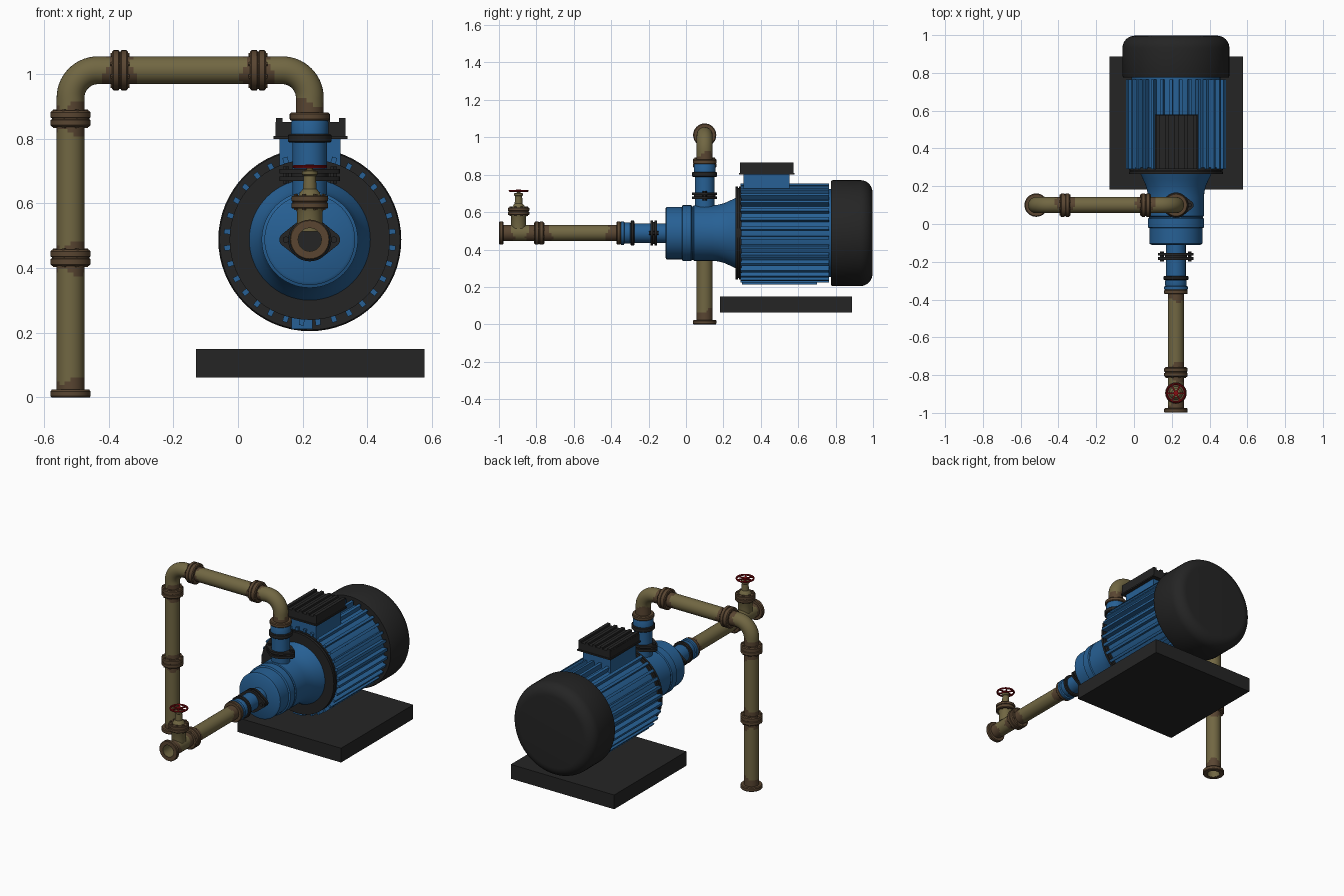
import bpy, bmesh
from math import sin, cos, pi, radians, hypot
from mathutils import Vector, Matrix

if "Cube" in bpy.data.objects:
    bpy.data.objects.remove(bpy.data.objects["Cube"])

def material(name, col):
    m = bpy.data.materials.new(name)
    m.diffuse_color = (*col, 1)
    m.use_nodes = True
    m.node_tree.nodes["Principled BSDF"].inputs["Base Color"].default_value = m.diffuse_color
    return m

BLUE = material("blue paint", (0.020, 0.118, 0.300))
BLACK = material("black plastic", (0.018, 0.018, 0.018))
OLIVE = material("olive brass", (0.165, 0.135, 0.055))
BROWN = material("brown rust", (0.100, 0.060, 0.031))
RED = material("red wheel", (0.240, 0.004, 0.006))

CX, CZ, OY = 0.222, 0.488, 0.10      # motor axis and outlet plane
LX, TZ = -0.518, 1.012               # left riser and top run
ROT = {'Z': Matrix(), 'Y': Matrix.Rotation(-pi / 2, 4, 'X'), 'X': Matrix.Rotation(pi / 2, 4, 'Y')}

def finish(name, bm, *mats, loc=(0, 0, 0), axis='Z'):
    bmesh.ops.recalc_face_normals(bm, faces=bm.faces)
    me = bpy.data.meshes.new(name)
    bm.to_mesh(me)
    bm.free()
    for m in mats:
        me.materials.append(m)
    ob = bpy.data.objects.new(name, me)
    ob.matrix_world = Matrix.Translation(loc) @ ROT[axis]
    bpy.context.collection.objects.link(ob)
    return ob

def spin(bm, prof, n=40, closed=False):
    """Revolve (radius, height) points around local z."""
    rings = [[bm.verts.new((r * cos(2 * pi * i / n), r * sin(2 * pi * i / n), h)) for i in range(n)]
             for r, h in prof]
    for a, b in zip(rings, rings[1:] + (rings[:1] if closed else [])):
        for i in range(n):
            j = (i + 1) % n
            bm.faces.new((a[i], a[j], b[j], b[i]))
    if not closed:
        bm.faces.new(rings[0])
        bm.faces.new(rings[-1])

def lathe(name, prof, mat, loc, axis='Z', n=40, closed=False):
    bm = bmesh.new()
    spin(bm, prof, n, closed)
    return finish(name, bm, mat, loc=loc, axis=axis)

def add_box(bm, lo, hi, mtx=Matrix()):
    c = [(a + b) / 2 for a, b in zip(lo, hi)]
    s = [b - a for a, b in zip(lo, hi)]
    bmesh.ops.create_cube(bm, size=1, matrix=mtx @ Matrix.Translation(c) @ Matrix.Diagonal((*s, 1)))

def box(name, lo, hi, mat):
    bm = bmesh.new()
    add_box(bm, lo, hi)
    return finish(name, bm, mat)

def add_bolts(bm, r, h0, h1, count=8, size=0.007):
    for k in range(count):
        a = 2 * pi * (k + 0.5) / count
        bmesh.ops.create_cone(bm, cap_ends=True, segments=6, radius1=size, radius2=size, depth=h1 - h0,
                              matrix=Matrix.Translation((r * cos(a), r * sin(a), (h0 + h1) / 2)))

def coupling(name, loc, axis, half=False):
    """Bolted ring pair around a pipe, or one end ring."""
    bm = bmesh.new()
    if half:
        spin(bm, [(.037, 0), (.059, 0), (.062, .004), (.062, .019), (.058, .024), (.037, .024)], 32, True)
    else:
        spin(bm, [(.037, -.025), (.057, -.025), (.062, -.020), (.062, -.004), (.058, -.002), (.058, .002),
                  (.062, .004), (.062, .020), (.057, .025), (.037, .025)], 32, True)
        add_bolts(bm, .052, -.029, .029)
    return finish(name, bm, BROWN, loc=loc, axis=axis)

def pipe(name, path, side, joints, ro=.043, ri=.036, n=28):
    """Hollow pipe along a flat path; faces close to a joint are rusty brown."""
    bm = bmesh.new()
    side = Vector(side)
    loops = []
    for i, p in enumerate(path):
        t = (path[min(i + 1, len(path) - 1)] - path[max(i - 1, 0)]).normalized()
        up = t.cross(side)
        loops.append([[bm.verts.new(p + r * (cos(2 * pi * k / n) * side + sin(2 * pi * k / n) * up))
                       for k in range(n)] for r in (ro, ri)])
    def quad(a, b, k):
        j = (k + 1) % n
        return bm.faces.new((a[k], a[j], b[j], b[k]))
    for i, (A, B) in enumerate(zip(loops, loops[1:])):
        mid = (path[i] + path[i + 1]) / 2
        near = min((mid - Vector(q)).length for q in joints)
        for k in range(n):
            f = quad(A[0], B[0], k)
            a = 2 * pi * k / n
            f.material_index = int(near < .052 + .014 * sin(a + 1) + .008 * sin(3 * a))
            quad(A[1], B[1], k)
    for L in (loops[0], loops[-1]):
        for k in range(n):
            quad(L[0], L[1], k)
    return finish(name, bm, OLIVE, BROWN)

def line(a, b, step=.012):
    a, b = Vector(a), Vector(b)
    m = max(2, int((b - a).length / step))
    return [a.lerp(b, i / m) for i in range(m + 1)]

def oval_flange(name, loc, axis):
    """Two thin two-bolt oval plates, wide along x."""
    bm = bmesh.new()
    for h0, h1 in ((-.018, -.004), (.004, .018)):
        vs = [bm.verts.new((cx + r * cos(2 * pi * k / 32), r * sin(2 * pi * k / 32), h))
              for h in (h0, h1) for cx, r in ((0, .067), (-.072, .022), (.072, .022)) for k in range(32)]
        res = bmesh.ops.convex_hull(bm, input=vs)
        bmesh.ops.delete(bm, geom=list({v for v in res["geom_interior"] if isinstance(v, bmesh.types.BMVert)}),
                         context='VERTS')
    spin(bm, [(.058, -.006), (.058, .006)], 32)
    for s in (-1, 1):
        bmesh.ops.create_cone(bm, cap_ends=True, segments=6, radius1=.011, radius2=.011, depth=.052,
                              matrix=Matrix.Translation((s * .074, 0, 0)))
    return finish(name, bm, BLACK, loc=loc, axis=axis)

# --- motor -----------------------------------------------------------------
AX = (CX, 0, CZ)
box("base_plate", (-.13, .182, .062), (.577, .887, .15), BLACK)
lathe("motor_body", [(.235, .28), (.235, .79)], BLUE, AX, 'Y', 64)
bm = bmesh.new()
for k in range(32):
    add_box(bm, (.225, -.008, .292), (.266, .008, .765), Matrix.Rotation(2 * pi * (k + .5) / 32, 4, 'Z'))
finish("cooling_fins", bm, BLUE, loc=AX, axis='Y')
R = .065
cover = [(.255, .775), (.279, .775), (.283, .785)]
cover += [(.283 - R + R * cos(a), .997 - R + R * sin(a)) for a in [i * pi / 16 for i in range(9)]]
lathe("fan_cover", cover, BLACK, AX, 'Y', 64)
bm = bmesh.new()
spin(bm, [(.248, .264), (.248, .278), (.24, .278), (.24, .284), (.248, .284), (.248, .298)], 64)
finish("motor_flange", bm, BLACK, loc=AX, axis='Y')
box("lower_foot", (.165, .30, .212), (.23, .70, .26), BLUE)

# --- terminal box ----------------------------------------------------------
box("terminal_box", (.128, .307, .68), (.317, .554, .81), BLUE)
box("terminal_lid_lip", (.110, .284, .80), (.338, .580, .809), BLACK)
bm = bmesh.new()
add_box(bm, (.116, .290, .805), (.333, .576, .852))
for k in range(5):
    x = .127 + k * .049
    add_box(bm, (x - .010, .290, .84), (x + .010, .576, .864))
finish("terminal_lid", bm, BLACK)

# --- pump housing ----------------------------------------------------------
lathe("pump_housing", [(.130, -.110), (.140, -.104), (.140, -.022), (.149, -.018), (.149, .028), (.143, .032),
                       (.143, .038), (.148, .042), (.148, .140), (.151, .170), (.160, .205), (.176, .24),
                       (.190, .270)], BLUE, AX, 'Y', 64)

# Inlet nozzle
lathe("inlet_nozzle", [(.053, -.335), (.057, -.325), (.057, -.30), (.052, -.295), (.052, -.10)], BLUE, AX, 'Y')
lathe("inlet_collar", [(.063, -.348), (.063, -.332), (.055, -.328)], BLUE, AX, 'Y')
lathe("inlet_seal", [(.062, -.296), (.067, -.292), (.067, -.280), (.062, -.276)], BLACK, AX, 'Y')
oval_flange("inlet_flange", (CX, -.172, CZ), 'Y')

# Outlet nozzle
OUT = (CX, OY, 0)
lathe("outlet_nozzle", [(.053, .56), (.053, .80), (.058, .805), (.058, .85), (.053, .86)], BLUE, OUT)
lathe("outlet_seal", [(.062, .788), (.067, .792), (.067, .811), (.062, .815)], BLACK, OUT)
oval_flange("outlet_flange", (CX, OY, .688), 'Z')

# --- discharge pipe: up, across and down to the floor ----------------------
B = .085
def elbow(cx, a0, a1, m=14):
    return [Vector((cx + B * cos(a), OY, TZ - B + B * sin(a)))
            for a in [a0 + (a1 - a0) * i / m for i in range(m + 1)]]
path = line((CX, OY, .855), (CX, OY, TZ - B))[:-1] + elbow(CX - B, 0, pi / 2)
path += line((CX - B, OY, TZ), (LX + B, OY, TZ))[1:-1] + elbow(LX + B, pi / 2, pi)
path += line((LX, OY, TZ - B), (LX, OY, .002))[1:]
joints = [(CX, OY, .87), (.062, OY, TZ), (-.365, OY, TZ), (LX, OY, .862), (LX, OY, .432), (LX, OY, .012)]
pipe("discharge_pipe", path, (0, 1, 0), joints)
coupling("discharge_start_ring", (CX, OY, .857), 'Z', True)
coupling("top_right_coupling", joints[1], 'X')
coupling("top_left_coupling", joints[2], 'X')
coupling("riser_upper_coupling", joints[3], 'Z')
coupling("riser_middle_coupling", joints[4], 'Z')
coupling("riser_floor_ring", (LX, OY, 0), 'Z', True)

# --- suction pipe with gate valve ------------------------------------------
VY = -.895
pipe("suction_pipe", line((CX, -.997, CZ), (CX, -.345, CZ)), (1, 0, 0),
     [(CX, -.36, CZ), (CX, -.785, CZ), (CX, -.99, CZ)])
coupling("suction_pump_ring", (CX, -.371, CZ), 'Y', True)
coupling("suction_coupling", (CX, -.785, CZ), 'Y')
coupling("suction_end_ring", (CX, -.999, CZ), 'Y', True)
lathe("valve_gate", [(.0365, -.01), (.0365, .01)], BLACK, (CX, VY, CZ), 'Y')
VALVE = (CX, VY, 0)
lathe("valve_neck", [(.040, CZ + .025), (.040, .575), (.046, .588)], OLIVE, VALVE)
bm = bmesh.new()
spin(bm, [(.054, .584), (.057, .587), (.057, .601), (.053, .603), (.053, .606), (.057, .608), (.057, .621),
          (.054, .624)], 32)
add_bolts(bm, .046, .580, .629)
finish("valve_flange", bm, BROWN, loc=VALVE)
lathe("valve_bonnet", [(.036, .622), (.030, .635), (.021, .645), (.019, .685), (.024, .689), (.024, .700),
                       (.010, .704), (.008, .718)], OLIVE, VALVE, n=24)

# Handwheel: rim, hub and spokes
bm = bmesh.new()
spin(bm, [(.048 + .0055 * cos(a), .0055 * sin(a)) for a in [i * pi / 4 for i in range(8)]], 40, True)
spin(bm, [(.013, -.006), (.013, .006)], 20)
for k in range(6):
    add_box(bm, (.008, -.004, -.003), (.048, .004, .003), Matrix.Rotation(k * pi / 3, 4, 'Z'))
finish("valve_handwheel", bm, RED, loc=(CX, VY, .714))

# Smooth the round parts while keeping hard edges
bpy.ops.object.select_all(action='SELECT')
bpy.context.view_layer.objects.active = bpy.context.scene.objects[0]
bpy.ops.object.shade_smooth_by_angle(angle=radians(35))
